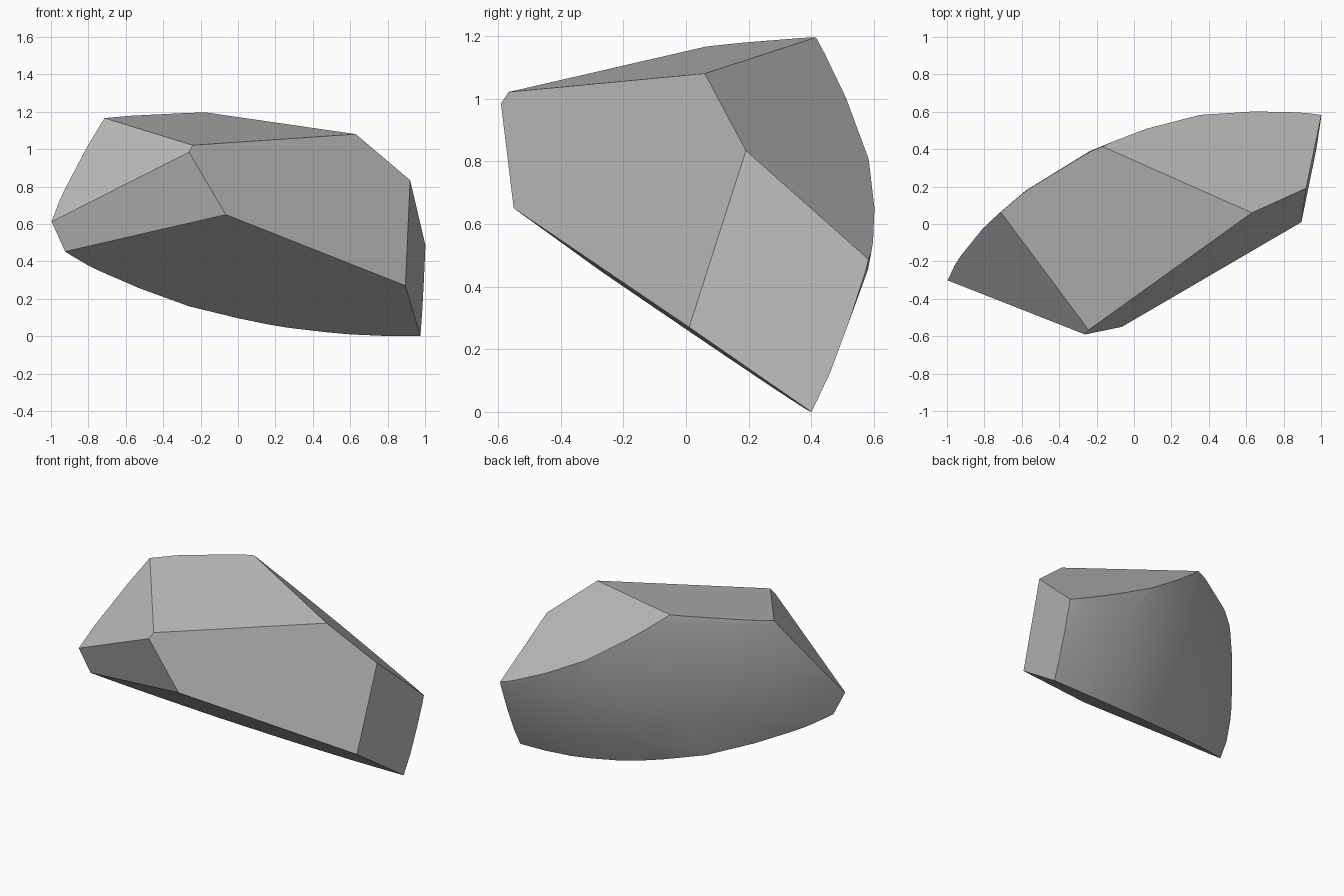
import bpy, bmesh
from mathutils import Vector, Matrix

if "Cube" in bpy.data.objects:
    bpy.data.objects.remove(bpy.data.objects["Cube"], do_unlink=True)

# Stone colour
stone = bpy.data.materials.new("grey_stone")
stone.use_nodes = True
grey = (0.5, 0.5, 0.5, 1)
stone.diffuse_color = grey
stone.node_tree.nodes["Principled BSDF"].inputs["Base Color"].default_value = grey

# Corners where the flat break faces meet
left_tip = Vector((-1, -0.3, 0.61))
top_left = Vector((-0.71, 0.06, 1.165))
top_front = Vector((-0.24, -0.57, 1.02))
brow = Vector((-0.26, -0.59, 0.98))
top_right = Vector((0.63, 0.06, 1.08))
top_back = Vector((-0.17, 0.41, 1.2))
chin = Vector((-0.065, -0.55, 0.65))
low_right = Vector((0.895, 0.01, 0.27))
high_right = Vector((0.92, 0.19, 0.835))
foot = Vector((0.975, 0.4, 0))

break_faces = [
    (top_left, top_front, top_right),      # top
    (top_right, top_back, high_right),     # sloping back of the top
    (low_right, high_right, foot),         # right end
    (chin, low_right, top_right),          # front
    (left_tip, brow, chin),                # lower left
    (top_left, top_front, left_tip),       # upper left
    (chin, low_right, foot),               # underside
]
inside = Vector((0, 0, 0.6))

# Large round boulder whose skin becomes the curved back
bm = bmesh.new()
bmesh.ops.create_icosphere(bm, subdivisions=4, radius=2.595,
                           matrix=Matrix.Translation((0.947, -1.92, 1.145)))
for face in bm.faces:
    face.smooth = True

# Split the boulder along each break face and cap the cut
for a, b, c in break_faces:
    normal = (b - a).cross(c - a).normalized()
    if normal.dot(inside - a) > 0:
        normal.negate()
    bmesh.ops.bisect_plane(bm, geom=bm.verts[:] + bm.edges[:] + bm.faces[:],
                           plane_co=a, plane_no=normal, clear_outer=True)
    rim = [e for e in bm.edges if e.is_boundary]
    cap = bmesh.ops.edgeloop_fill(bm, edges=rim)["faces"]
    for face in cap:
        face.smooth = False

bmesh.ops.remove_doubles(bm, verts=bm.verts[:], dist=0.002)
bmesh.ops.recalc_face_normals(bm, faces=bm.faces[:])

# Keep the break edges crisp
for edge in bm.edges:
    edge.smooth = all(f.smooth for f in edge.link_faces)

# Rest the chunk on the ground
lowest = min(v.co.z for v in bm.verts)
bmesh.ops.translate(bm, verts=bm.verts[:], vec=(0, 0, -lowest))

mesh = bpy.data.meshes.new("rock_chunk")
bm.to_mesh(mesh)
bm.free()
mesh.materials.append(stone)
rock = bpy.data.objects.new("rock_chunk", mesh)
bpy.context.collection.objects.link(rock)
